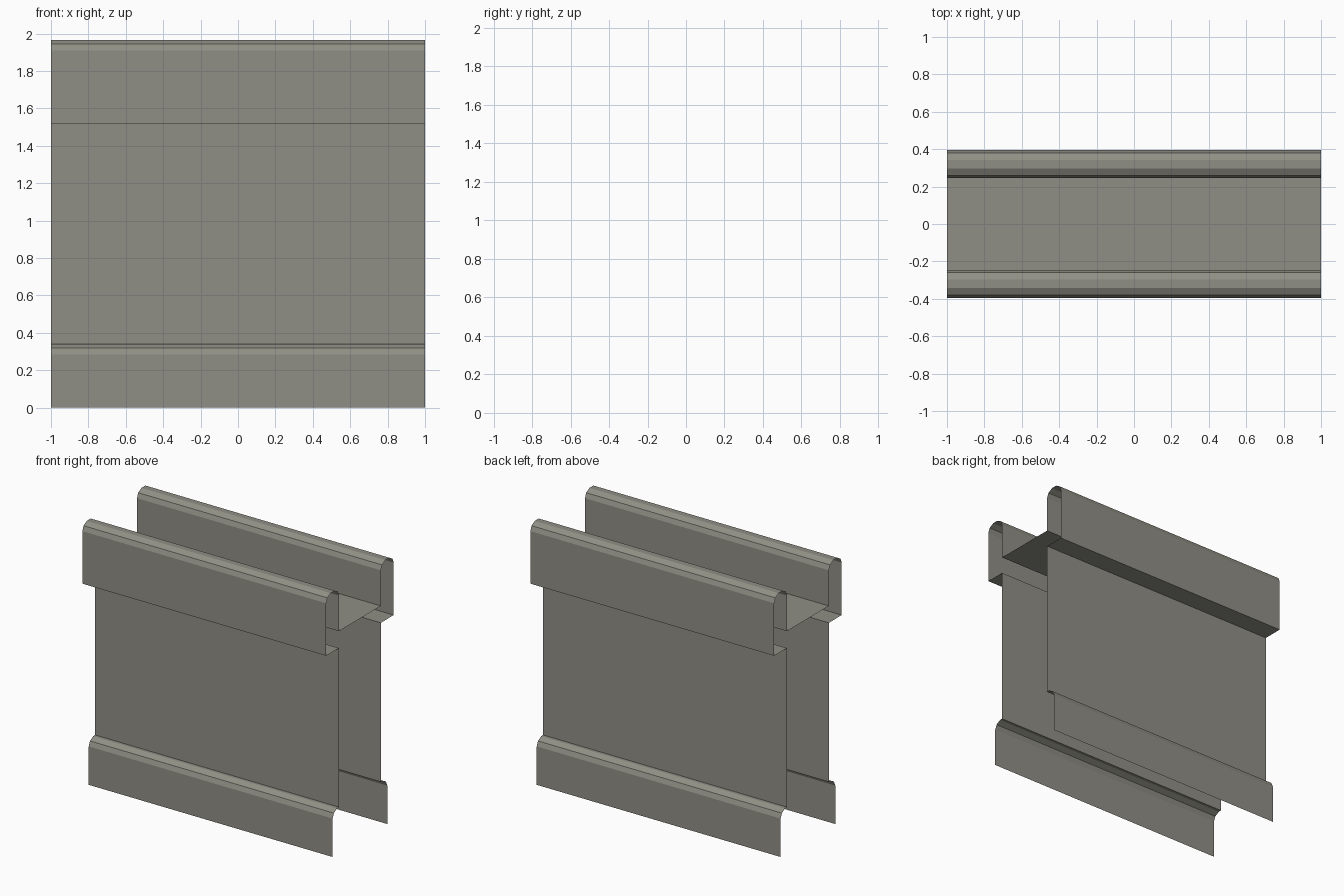
import bpy, bmesh, math

if "Cube" in bpy.data.objects:
    bpy.data.objects.remove(bpy.data.objects["Cube"])

# One flat grey for the whole sheet
grey = bpy.data.materials.new("warm grey")
grey.diffuse_color = (0.28, 0.275, 0.235, 1.0)
grey.use_nodes = True
grey.node_tree.nodes["Principled BSDF"].inputs["Base Color"].default_value = grey.diffuse_color

HALF_LENGTH = 1.0
WALL_Y, SKIRT_Y, RAIL_Y = 0.245, 0.32, 0.395
R_Y, R_Z = 0.075, 0.059          # rounded lip radii


def arc(cy, cz, steps):
    """Points on a five-sided half round, going over the top towards +y."""
    return [(cy - R_Y * math.cos(math.radians(36 * i)),
             cz + R_Z * math.sin(math.radians(36 * i))) for i in steps]


# Front half of the cross-section (y, z), from the skirt up to the channel floor
half = [(-SKIRT_Y, 0.0)]
half += arc(-WALL_Y, 0.285, range(3))                     # skirt lip
half += [(-WALL_Y, 0.341), (-WALL_Y, 1.52)]               # main wall
half += [(-RAIL_Y, 1.52)]                                 # rail underside
half += arc(-SKIRT_Y, 1.909, range(6))                    # rounded rail top
half += [(-WALL_Y, 1.645)]                                # channel floor corner
profile = half + [(-y, z) for y, z in reversed(half)]

# Sweep the open sheet along x
bm = bmesh.new()
rows = [[bm.verts.new((x, y, z)) for x in (-HALF_LENGTH, HALF_LENGTH)]
        for y, z in profile]
for a, b in zip(rows, rows[1:]):
    bm.faces.new((a[0], a[1], b[1], b[0]))
mesh = bpy.data.meshes.new("barrier_section")
bm.to_mesh(mesh)
bm.free()
mesh.materials.append(grey)
section = bpy.data.objects.new("barrier_section", mesh)
bpy.context.collection.objects.link(section)
